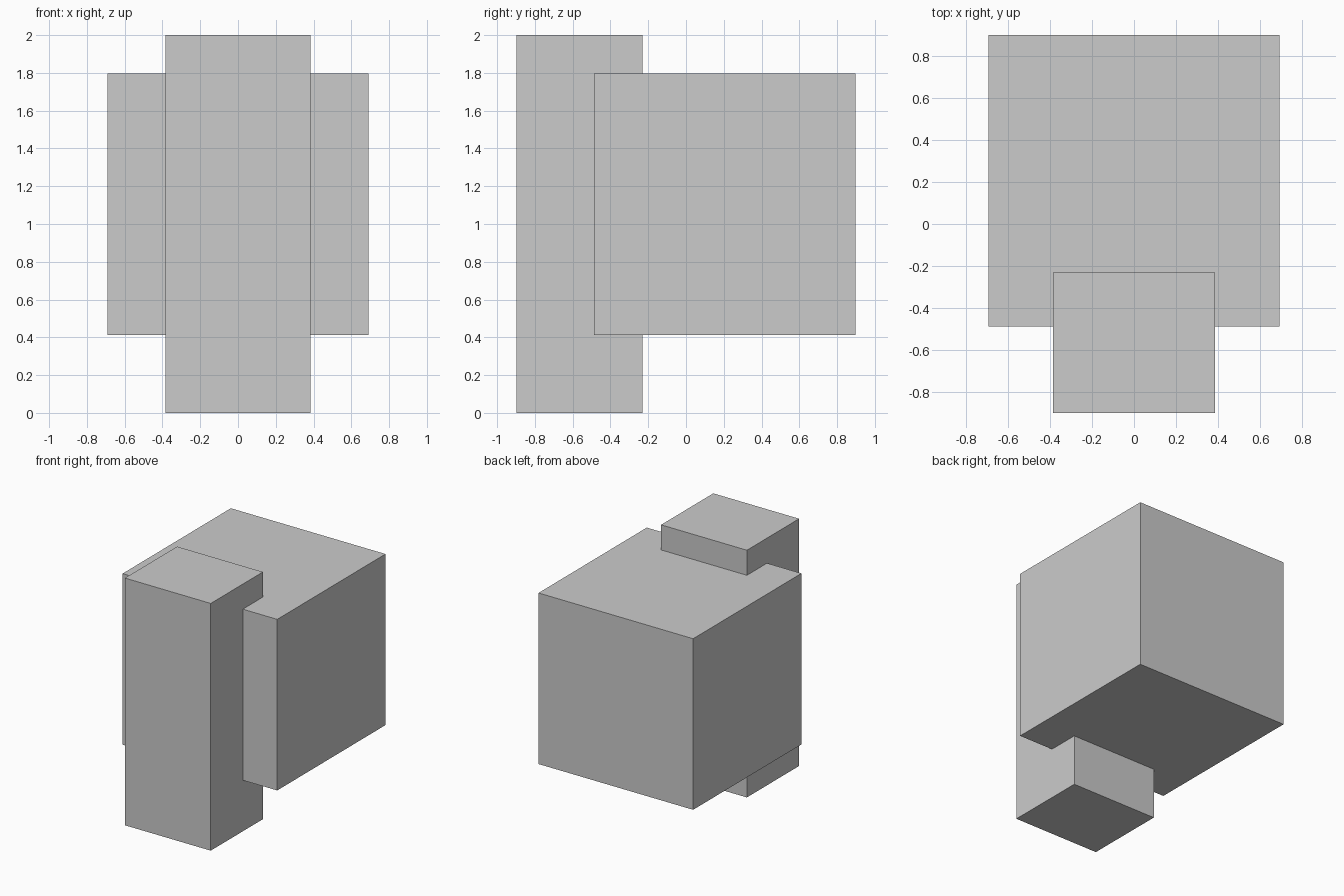
import bpy

if "Cube" in bpy.data.objects:
    bpy.data.objects.remove(bpy.data.objects["Cube"])


def box(name, low, high):
    """Add a named box spanning two opposite corners."""
    center = [(a + b) / 2 for a, b in zip(low, high)]
    bpy.ops.mesh.primitive_cube_add(size=1, location=center)
    obj = bpy.context.object
    obj.name = name
    obj.scale = [b - a for a, b in zip(low, high)]
    bpy.ops.object.transform_apply(location=False, rotation=False, scale=True)
    return obj


# Tall front column, standing on the ground
box("front_column", (-0.384, -0.897, 0.0), (0.384, -0.23, 2.0))

# Large cube behind, raised off the ground and overlapping the column
box("rear_cube", (-0.692, -0.487, 0.413), (0.692, 0.897, 1.797))
